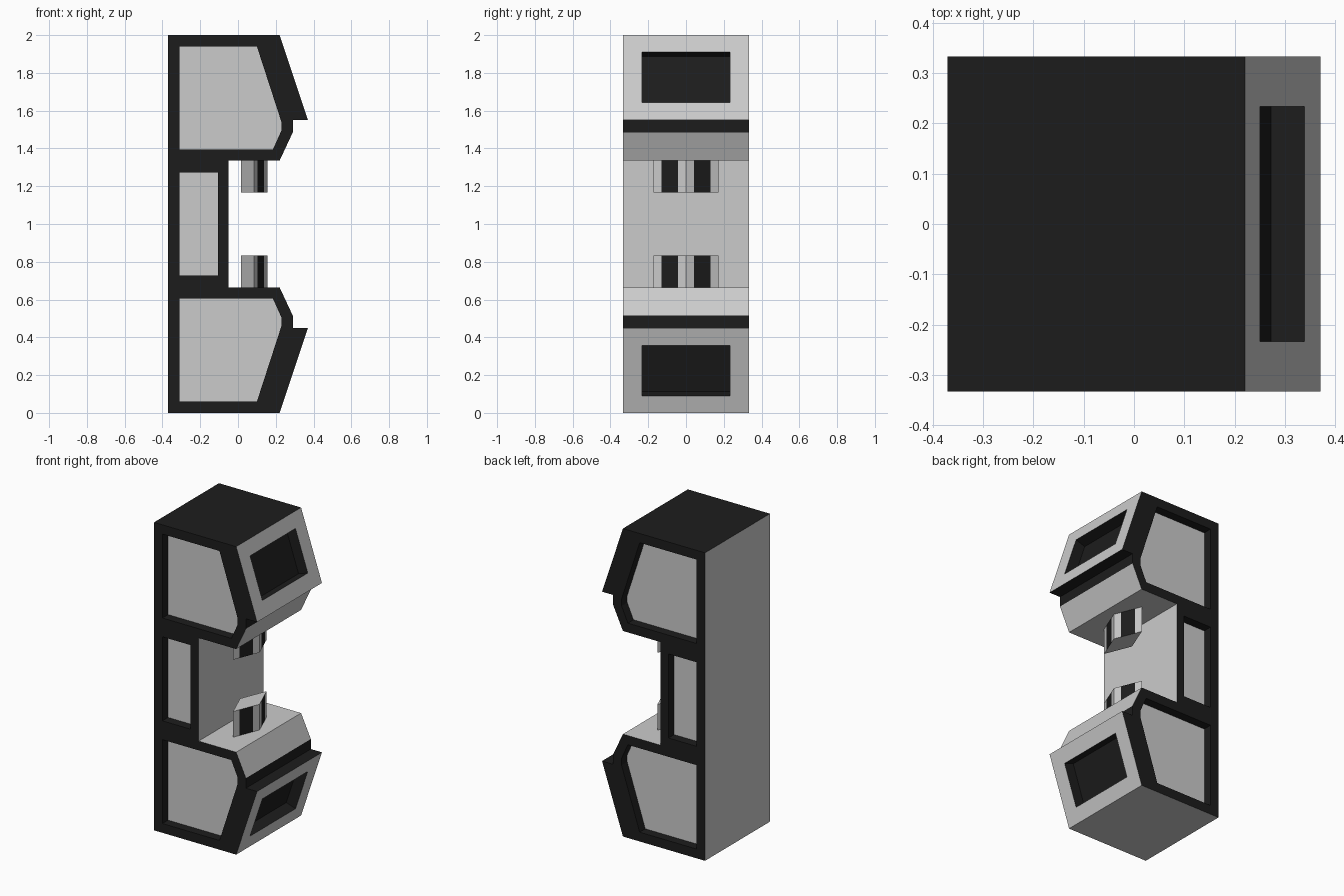
import bpy, bmesh
from mathutils import Vector

if "Cube" in bpy.data.objects:
    bpy.data.objects.remove(bpy.data.objects["Cube"])

HW = 0.333                      # half width in y
GREY, BLACK = 0, 1
black = bpy.data.materials.new("black")
black.diffuse_color = (0.012, 0.012, 0.012, 1)
black.use_nodes = True
black.node_tree.nodes["Principled BSDF"].inputs["Base Color"].default_value = black.diffuse_color


def finish(bm, name):
    bmesh.ops.remove_doubles(bm, verts=bm.verts, dist=1e-5)
    bmesh.ops.recalc_face_normals(bm, faces=bm.faces)
    me = bpy.data.meshes.new(name)
    bm.to_mesh(me)
    bm.free()
    me.materials.append(None)   # default grey
    me.materials.append(black)
    ob = bpy.data.objects.new(name, me)
    bpy.context.collection.objects.link(ob)
    return ob


def face(bm, pts, mat):
    f = bm.faces.new([bm.verts.new(p) for p in pts])
    f.material_index = mat


def recessed(bm, outer, holes, depth, rim, wall, floor):
    """Flat face with sunken panels: rim, recess walls and recess floors."""
    edges = []
    for loop in [outer] + holes:
        vs = [bm.verts.new(p) for p in loop]
        edges += [bm.edges.new((vs[i - 1], vs[i])) for i in range(len(vs))]
    o = [Vector(p) for p in outer]
    n = (o[1] - o[0]).cross(o[-1] - o[0]).normalized()
    res = bmesh.ops.triangle_fill(bm, edges=edges, use_beauty=True, normal=n)
    for g in res["geom"]:
        if isinstance(g, bmesh.types.BMFace):
            g.material_index = rim
    for loop in holes:
        low = [Vector(p) + Vector(depth) for p in loop]
        face(bm, low, floor)
        for i in range(len(loop)):
            face(bm, [loop[i - 1], loop[i], low[i], low[i - 1]], wall)


def flip(pts):
    return [(x, 2 - z) for x, z in reversed(pts)]


# Body: C-shaped profile, mirrored about z = 1
half = [(-0.37, 2), (0.22, 2), (0.37, 1.55), (0.29, 1.55),
        (0.29, 1.485), (0.22, 1.335), (-0.05, 1.335)]
profile = half + flip(half)
mats = [BLACK, None, BLACK, BLACK, GREY, GREY, GREY,
        GREY, GREY, BLACK, BLACK, None, GREY, GREY]
bm = bmesh.new()
for i, m in enumerate(mats):
    (x0, z0), (x1, z1) = profile[i], profile[(i + 1) % len(profile)]
    quad = [(x0, -HW, z0), (x1, -HW, z1), (x1, HW, z1), (x0, HW, z0)]
    if m is not None:
        face(bm, quad, m)
        continue
    # slanted face with a sunken window
    a, b = Vector((x0, 0, z0)), Vector((x1, 0, z1))
    t0, t1 = (0.2, 0.79) if z0 > 1.7 else (0.21, 0.8)
    p, q, w = a.lerp(b, t0), a.lerp(b, t1), Vector((0, 0.233, 0))
    inward = Vector((-0.949, 0, -0.316 if z0 > 1 else 0.316)) * 0.07
    recessed(bm, quad, [[p - w, q - w, q + w, p + w]], inward,
             GREY, BLACK, BLACK)

# Sides: black frame with three sunken grey panels
panel = [(-0.31, 1.94), (0.10, 1.94), (0.23, 1.54), (0.23, 1.495),
         (0.185, 1.395), (-0.31, 1.395)]
middle = [(-0.31, 1.273), (-0.107, 1.273), (-0.107, 0.727), (-0.31, 0.727)]
for s in (-1, 1):
    def side(pts):
        return [(x, s * HW, z) for x, z in pts]
    recessed(bm, side(profile), [side(panel), side(middle), side(flip(panel))],
             (0, -s * 0.058, 0), BLACK, BLACK, GREY)
finish(bm, "body")

# Diamond-shaped posts with black stripes on their outward faces
back, tip = Vector((0.015, 0, 0)), Vector((0.155, 0, 0))
for name, z0, z1 in (("upper_post", 1.168, 1.335), ("lower_post", 0.665, 0.832)):
    bm = bmesh.new()
    ring, cols = [back], [GREY]
    left, right = Vector((0.085, -0.173, 0)), Vector((0.085, 0.173, 0))
    for a, b in ((left, tip), (tip, right)):
        ring += [a, a.lerp(b, 0.25), a.lerp(b, 0.75)]
        cols += [GREY, BLACK, GREY]
    ring.append(right)
    cols.append(GREY)
    lo = [v + Vector((0, 0, z0)) for v in ring]
    hi = [v + Vector((0, 0, z1)) for v in ring]
    for i, c in enumerate(cols):
        j = (i + 1) % len(ring)
        face(bm, [lo[i], lo[j], hi[j], hi[i]], c)
    face(bm, lo, GREY)
    face(bm, hi, GREY)
    finish(bm, name)
